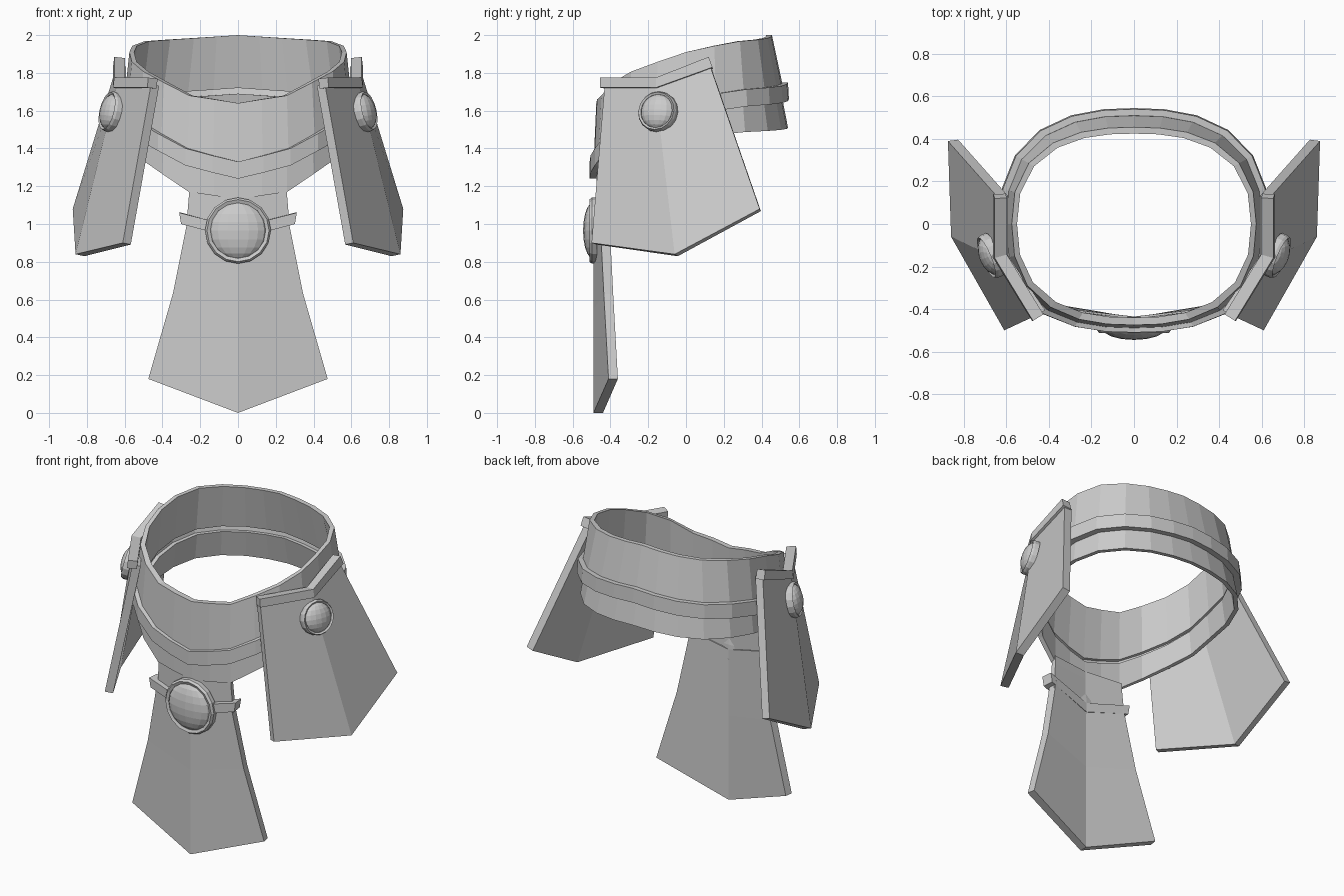
import bpy, bmesh
from math import sin, cos, pi, radians
from mathutils import Matrix, Vector

if "Cube" in bpy.data.objects:
    bpy.data.objects.remove(bpy.data.objects["Cube"])


def finish(name, bm, mirror=False):
    bmesh.ops.recalc_face_normals(bm, faces=bm.faces)
    return link(name, bm, mirror)


def link(name, bm, mirror=False):
    me = bpy.data.meshes.new(name)
    bm.to_mesh(me)
    bm.free()
    ob = bpy.data.objects.new(name, me)
    bpy.context.collection.objects.link(ob)
    if mirror:
        ob.modifiers.new("mirror", 'MIRROR')
    return ob


def grid(bm, rows, close=False):
    """Quads between rows of points; close wraps both directions."""
    vs = [[bm.verts.new(p) for p in r] for r in rows]
    n, m = len(vs), len(vs[0])
    for i in range(n if close else n - 1):
        for j in range(m if close else m - 1):
            k, l = (i + 1) % n, (j + 1) % m
            bm.faces.new((vs[i][j], vs[k][j], vs[k][l], vs[i][l]))


def interp(table, t):
    for (a, u), (b, v) in zip(table, table[1:]):
        if t <= b:
            return u + (v - u) * (t - a) / (b - a)
    return table[-1][1]


# Edge heights by angle measured from the front
TOP = [(0, 1.64), (30, 1.68), (52, 1.78), (90, 1.91), (115, 1.965), (180, 2.0)]
MID = [(0, 1.33), (28, 1.39), (55, 1.53), (90, 1.66), (115, 1.71), (180, 1.75)]
LOW = [(0, 1.13), (30, 1.17), (57, 1.34), (90, 1.45), (115, 1.485), (180, 1.51)]


def loop(a, front, back, table, dz=0.0, n=2.5, seg=24):
    pts = []
    for i in range(seg):
        d = i * 360 / seg
        s, c = sin(radians(d)), -cos(radians(d))
        b = front if c < 0 else back
        r = (abs(s / a) ** n + abs(c / b) ** n) ** (-1 / n)
        pts.append((r * s, r * c, interp(table, min(d, 360 - d)) + dz))
    return pts


def band(name, loops):
    bm = bmesh.new()
    grid(bm, loops, close=True)
    finish(name, bm)


# Belt: upper band, raised strap, flared lower band
band("upper_band", [loop(.575, .475, .455, TOP), loop(.605, .49, .515, MID, -.03),
                    loop(.575, .46, .485, MID, -.03), loop(.55, .44, .425, TOP)])
band("raised_strap", [loop(.60, .485, .51, MID), loop(.63, .51, .54, MID),
                      loop(.635, .51, .545, MID, -.09), loop(.585, .47, .49, MID, -.09)])
band("lower_band", [loop(.59, .475, .505, MID, -.06), loop(.61, .475, .54, LOW),
                    loop(.585, .45, .515, LOW), loop(.565, .45, .475, MID, -.06)])


def panel(name, rows, thick, offset=-1, mirror=False, border=0):
    """Folded plate with an optional bevelled-off border line."""
    bm = bmesh.new()
    grid(bm, rows)
    if border:
        bmesh.ops.recalc_face_normals
        bm.normal_update()
        bmesh.ops.inset_region(bm, faces=bm.faces[:], thickness=border, depth=0)
        bm.normal_update()
        bmesh.ops.inset_region(bm, faces=[f for f in bm.faces if not any(e.is_boundary for e in f.edges)],
                               thickness=.006, depth=.004)
    ob = link(name, bm)
    so = ob.modifiers.new("thickness", 'SOLIDIFY')
    so.thickness, so.offset, so.use_even_offset = thick, offset, True
    if mirror:
        ob.modifiers.new("mirror", 'MIRROR').use_mirror_merge = False


def sym(x, y_side, y_mid, z_side, z_mid):
    return [(-x, y_side, z_side), (0, y_mid, z_mid), (x, y_side, z_side)]


# Front hanging tab, flap and its V-shaped top bar
panel("front_tab", [sym(.26, -.445, -.475, 1.2, 1.2), sym(.26, -.445, -.475, 1.15, 1.15),
                    sym(.275, -.44, -.475, .97, .92)], .03)
panel("front_flap", [sym(.265, -.455, -.49, 1.03, .95), sym(.345, -.435, -.49, .63, .55),
                     sym(.475, -.41, -.49, .18, 0)], .05, border=.06)
panel("front_flap_bar", [sym(.31, -.46, -.495, 1.06, .98), sym(.30, -.46, -.495, 1.0, .92)], .07, -.7)

# Side flaps with top bars, mirrored
panel("side_flap", [[(.46, -.43, 1.74), (.64, -.165, 1.74), (.64, .125, 1.845)],
                    [(.61, -.50, .90), (.86, -.06, .84), (.875, .39, 1.08)]],
      .05, mirror=True, border=.06)
panel("side_flap_bar", [[(.475, -.455, 1.775), (.655, -.16, 1.775), (.655, .12, 1.885)],
                        [(.48, -.455, 1.722), (.662, -.16, 1.722), (.662, .14, 1.83)]],
      .058, mirror=True)


# Round bosses: flattened dome in a raised rim
def boss(name, centre, normal, radius, height, mirror=False):
    m = Matrix.Translation(centre) @ Vector(normal).to_track_quat('-Y', 'Z').to_matrix().to_4x4()
    bm = bmesh.new()
    bmesh.ops.create_uvsphere(bm, u_segments=16, v_segments=10, radius=1,
                              matrix=m @ Matrix.Diagonal((radius * .86, height, radius * .86, 1)))
    section = [(.84, -.02), (1, -.02), (1, .008), (.94, .022), (.84, .015)]
    grid(bm, [[m @ Vector((radius * k * cos(i * pi / 8), -h, radius * k * sin(i * pi / 8)))
               for k, h in section] for i in range(16)], close=True)
    finish(name, bm, mirror)


boss("front_boss", (0, -.49, .965), (0, -1, 0), .175, .055)
boss("side_boss", (.675, -.15, 1.595), (.9, -.37, .22), .108, .05, mirror=True)
